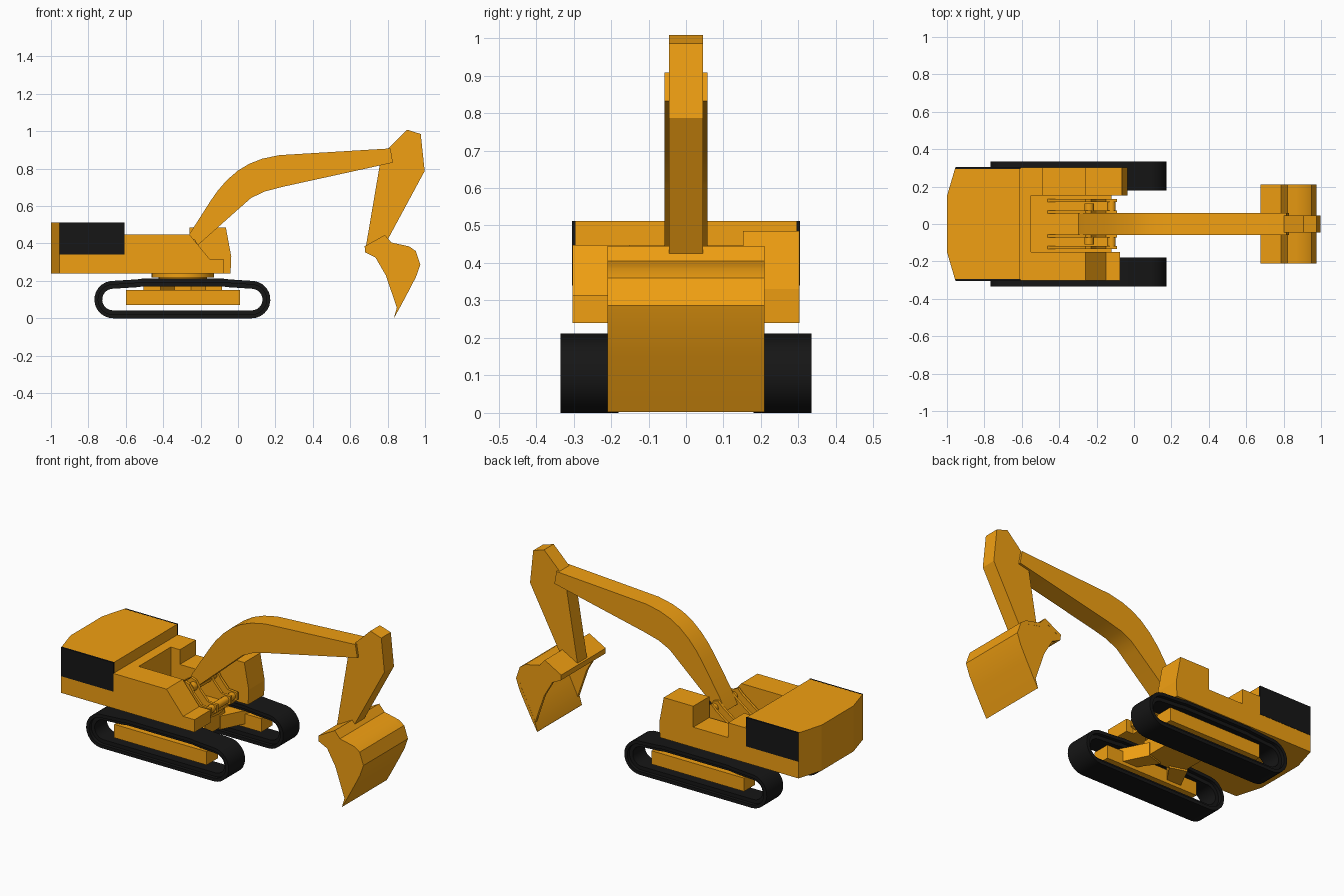
import bpy, bmesh, math

if "Cube" in bpy.data.objects:
    bpy.data.objects.remove(bpy.data.objects["Cube"])


def material(name, rgb):
    m = bpy.data.materials.new(name)
    m.diffuse_color = (*rgb, 1)
    m.use_nodes = True
    m.node_tree.nodes["Principled BSDF"].inputs["Base Color"].default_value = m.diffuse_color
    return m


ORANGE = material("orange_paint", (0.88, 0.35, 0.006))
BLACK = material("black_rubber", (0.008, 0.008, 0.008))


def finish(name, bm, mat, smooth=None):
    bmesh.ops.recalc_face_normals(bm, faces=bm.faces)
    me = bpy.data.meshes.new(name)
    bm.to_mesh(me)
    bm.free()
    ob = bpy.data.objects.new(name, me)
    bpy.context.collection.objects.link(ob)
    me.materials.append(mat)
    if smooth:
        bpy.ops.object.select_all(action='DESELECT')
        ob.select_set(True)
        bpy.context.view_layer.objects.active = ob
        bpy.ops.object.shade_smooth_by_angle(angle=math.radians(smooth))
    return ob


def prism(name, pts, lo, hi, mat=ORANGE, smooth=None, axis='y'):
    """Extrude an outline: (x, z) along y, or (x, y) along z."""
    bm = bmesh.new()

    def ring(h):
        return [bm.verts.new((a, h, b) if axis == 'y' else (a, b, h)) for a, b in pts]
    lower, upper = ring(lo), ring(hi)
    bm.faces.new(lower)
    bm.faces.new(upper)
    n = len(pts)
    for i in range(n):
        j = (i + 1) % n
        bm.faces.new((lower[i], lower[j], upper[j], upper[i]))
    return finish(name, bm, mat, smooth)


def band(name, outer, inner, y0, y1, mat, closed=True, smooth=30):
    """Sweep a rectangular section between two matching (x, z) outlines."""
    bm = bmesh.new()
    rows = [[bm.verts.new(p) for p in ((a, y0, b), (a, y1, b), (c, y1, d), (c, y0, d))]
            for (a, b), (c, d) in zip(outer, inner)]
    n = len(rows)
    for i in range(n if closed else n - 1):
        r, s = rows[i], rows[(i + 1) % n]
        for k in range(4):
            bm.faces.new((r[k], r[(k + 1) % 4], s[(k + 1) % 4], s[k]))
    if not closed:
        bm.faces.new(rows[0])
        bm.faces.new(rows[-1])
    return finish(name, bm, mat, smooth)


def box(name, x0, x1, y0, y1, z0, z1, mat=ORANGE):
    return prism(name, [(x0, z0), (x1, z0), (x1, z1), (x0, z1)], y0, y1, mat)


def circle(cx, cy, r, n):
    return [(cx + r * math.cos(2 * math.pi * i / n), cy + r * math.sin(2 * math.pi * i / n))
            for i in range(n)]


def track_outline(inset):
    r = 0.1 - inset
    arc = lambda cx, a0, a1: [(cx + r * math.cos(math.radians(a0 + (a1 - a0) * i / 12)),
                               0.1 + r * math.sin(math.radians(a0 + (a1 - a0) * i / 12)))
                              for i in range(13)]
    top = 0.212 - inset
    return (arc(-0.668, 270, 98) + [(-0.54, top - 0.004), (-0.51, top), (-0.08, top), (-0.05, top - 0.004)]
            + arc(0.073, 82, -90))


# Undercarriage: tracks, side frames, splayed legs
for s, side in ((-1, "near"), (1, "far")):
    ys = lambda a, b: (min(s * a, s * b), max(s * a, s * b))
    band("track_belt_" + side, track_outline(0), track_outline(0.02), *ys(0.18, 0.335), BLACK)
    band("track_chain_" + side, track_outline(0.018), track_outline(0.042), *ys(0.2, 0.315), BLACK)
    box("track_frame_" + side, -0.6, 0.01, *ys(0.205, 0.31), 0.07, 0.15)
    for e, end in ((-1, "rear"), (1, "front")):
        x = -0.295
        prism(f"leg_{side}_{end}", [(x + e * 0.03, s * 0.1), (x + e * 0.13, s * 0.07),
                                    (x + e * 0.21, s * 0.23), (x + e * 0.12, s * 0.23)],
              0.09, 0.17, axis='z')
box("center_frame", -0.42, -0.17, -0.12, 0.12, 0.1, 0.2)
prism("slew_ring", circle(-0.295, 0, 0.13, 32), 0.195, 0.225, smooth=30, axis='z')
prism("turntable", circle(-0.295, 0, 0.168, 32), 0.218, 0.245, smooth=30, axis='z')

# Upper body
prism("counterweight", [(-0.61, -0.303), (-0.955, -0.303), (-1, -0.15),
                        (-1, 0.15), (-0.955, 0.303), (-0.61, 0.303)], 0.24, 0.512, axis='z')
for s, side in ((-1, "near"), (1, "far")):
    box("side_panel_" + side, -0.955, -0.608, min(s * 0.295, s * 0.3045), max(s * 0.295, s * 0.3045),
        0.34, 0.5125, BLACK)
prism("near_pod", [(-0.61, 0.24), (-0.075, 0.24), (-0.075, 0.315), (-0.15, 0.315),
                   (-0.26, 0.448), (-0.61, 0.448)], -0.303, -0.15)
prism("far_pod", [(-0.61, 0.24), (-0.04, 0.24), (-0.036, 0.33), (-0.065, 0.485), (-0.26, 0.485),
                  (-0.26, 0.36), (-0.49, 0.36), (-0.49, 0.448), (-0.61, 0.448)], 0.152, 0.303)
box("bay_rear_wall", -0.61, -0.55, -0.15, 0.152, 0.24, 0.448)
box("bay_floor", -0.55, -0.12, -0.15, 0.152, 0.24, 0.275)

# Boom mounting plates and pins
plate = [(-0.47, 0.27), (-0.29, 0.40), (-0.26, 0.43), (-0.23, 0.42), (-0.2, 0.37),
         (-0.15, 0.315), (-0.09, 0.31), (-0.09, 0.265), (-0.13, 0.25)]
for s, side in ((-1, "near"), (1, "far")):
    for y, pos in ((0.065, "inner"), (0.125, "outer")):
        prism(f"boom_plate_{side}_{pos}", plate, s * y - 0.008, s * y + 0.008)
prism("boom_pin", circle(-0.24, 0.385, 0.025, 16), -0.11, 0.11, smooth=30)
prism("ram_pin", circle(-0.12, 0.285, 0.022, 16), -0.13, 0.13, smooth=30)

# Boom and stick
prism("boom", [(-0.30, 0.37), (-0.26, 0.45), (-0.145, 0.63), (-0.11, 0.68), (-0.06, 0.738), (0, 0.79),
               (0.06, 0.826), (0.13, 0.853), (0.22, 0.872), (0.815, 0.908), (0.828, 0.832),
               (0.235, 0.702), (0.14, 0.677), (0.07, 0.643), (0.03, 0.608), (-0.21, 0.395),
               (-0.25, 0.35)], -0.058, 0.058, smooth=25)
prism("stick", [(0.79, 0.895), (0.905, 1.008), (0.977, 0.985), (0.998, 0.787), (0.80, 0.42),
                (0.77, 0.36), (0.71, 0.36), (0.685, 0.39), (0.758, 0.82)], -0.045, 0.045)

# Bucket: curved shell with two side plates
back = [(0.68, 0.352), (0.677, 0.385), (0.785, 0.445), (0.82, 0.405), (0.87, 0.394), (0.915, 0.384),
        (0.95, 0.36), (0.975, 0.287), (0.952, 0.222), (0.915, 0.15), (0.868, 0.062), (0.835, 0.003)]
lining = [(0.70, 0.345), (0.70, 0.375), (0.775, 0.418), (0.81, 0.385), (0.862, 0.375), (0.905, 0.366),
          (0.935, 0.345), (0.956, 0.288), (0.934, 0.228), (0.895, 0.155), (0.855, 0.075), (0.834, 0.005)]
band("bucket_shell", back, lining, -0.21, 0.21, ORANGE, closed=False, smooth=25)
cheek = back + [(0.85, 0.055), (0.79, 0.23), (0.735, 0.325)]
for s, side in ((-1, "near"), (1, "far")):
    prism("bucket_side_" + side, cheek, s * 0.2 - 0.0095, s * 0.2 + 0.0095)
